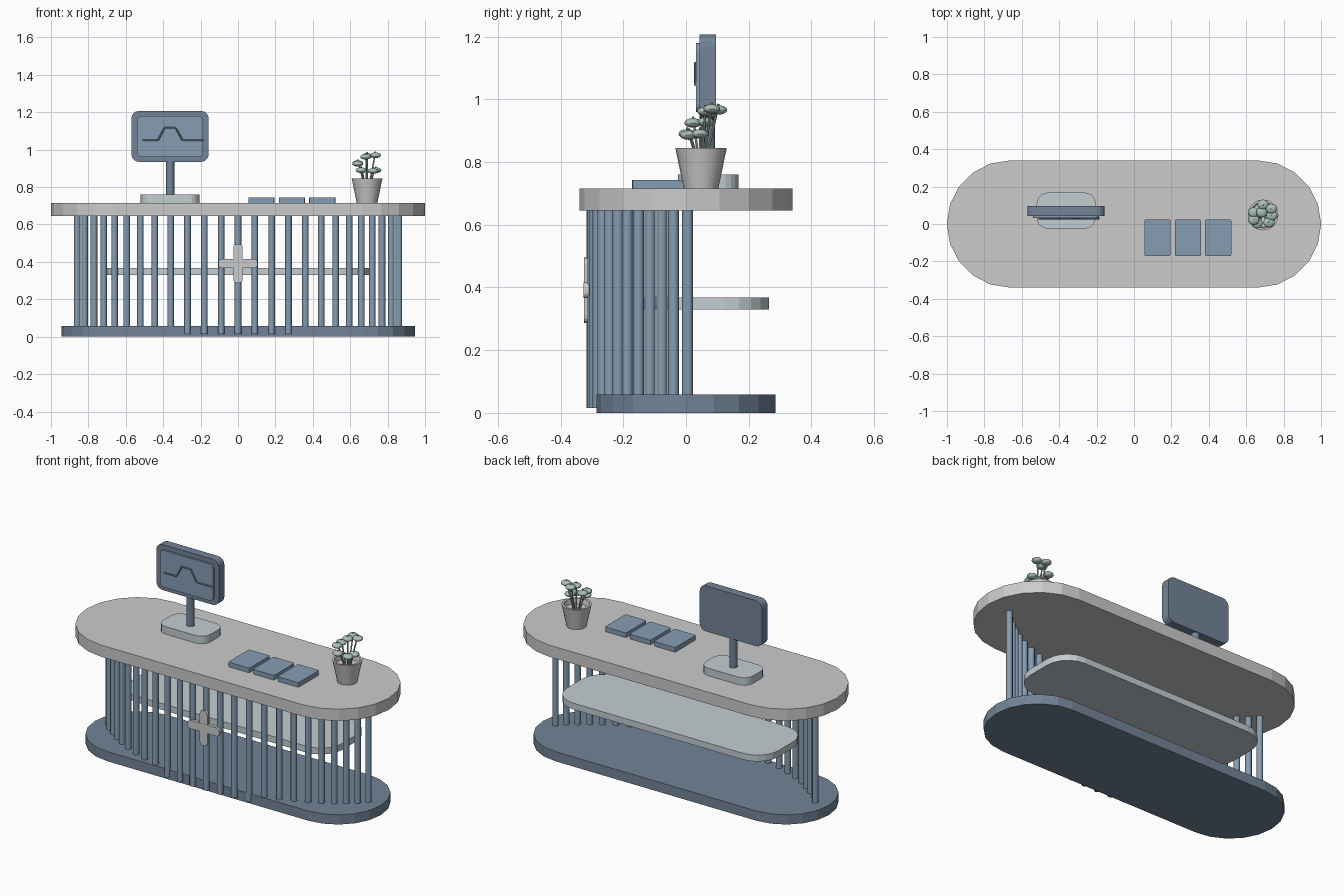
import bpy, bmesh, math
from mathutils import Vector

if "Cube" in bpy.data.objects:
    bpy.data.objects.remove(bpy.data.objects["Cube"])


def material(name, r, g, b):
    m = bpy.data.materials.new(name)
    m.diffuse_color = (r, g, b, 1)
    m.use_nodes = True
    m.node_tree.nodes["Principled BSDF"].inputs["Base Color"].default_value = m.diffuse_color
    return m


SLATE = material("slate", .17, .23, .31)
BLUE = material("blue", .24, .34, .45)
PALE = material("pale", .55, .62, .65)
LEAF = material("leaf", .40, .53, .48)


def finish(name, bm, mat=None, smooth=False):
    bmesh.ops.recalc_face_normals(bm, faces=bm.faces)
    me = bpy.data.meshes.new(name)
    bm.to_mesh(me)
    bm.free()
    ob = bpy.data.objects.new(name, me)
    bpy.context.collection.objects.link(ob)
    if mat:
        me.materials.append(mat)
    if smooth:
        bpy.ops.object.select_all(action='DESELECT')
        ob.select_set(True)
        bpy.context.view_layer.objects.active = ob
        bpy.ops.object.shade_smooth_by_angle(angle=math.radians(40))
    return ob


def add_plate(bm, u, v, w, r, seg, upright=False):
    """Rounded rectangle over ranges u, v, extruded over range w (z, or y if upright)."""
    pts = []
    for k, (su, sv) in enumerate([(1, 1), (0, 1), (0, 0), (1, 0)]):
        cu = u[1] - r if su else u[0] + r
        cv = v[1] - r if sv else v[0] + r
        for i in range(seg + 1):
            a = math.pi / 2 * (k + i / seg)
            pts.append((cu + r * math.cos(a), cv + r * math.sin(a)))
    put = (lambda p, h: (p[0], h, p[1])) if upright else (lambda p, h: (p[0], p[1], h))
    rings = [[bm.verts.new(put(p, h)) for p in pts] for h in w]
    n = len(pts)
    for i in range(n):
        j = (i + 1) % n
        bm.faces.new((rings[0][i], rings[0][j], rings[1][j], rings[1][i]))
    bm.faces.new(rings[0])
    bm.faces.new(rings[1])
    bmesh.ops.remove_doubles(bm, verts=[x for q in rings for x in q], dist=1e-5)


def plate(name, u, v, w, r, seg=5, mat=None, upright=False):
    bm = bmesh.new()
    add_plate(bm, u, v, w, r, seg, upright)
    return finish(name, bm, mat)


def add_rod(bm, a, b, r, sides=12):
    a, b = Vector(a), Vector(b)
    d = b - a
    M = d.to_track_quat('Z', 'Y').to_matrix().to_4x4()
    M.translation = (a + b) / 2
    bmesh.ops.create_cone(bm, cap_ends=True, segments=sides, radius1=r, radius2=r,
                          depth=d.length, matrix=M)


# counter body
plate("countertop", (-1, 1), (-.34, .34), (.645, .715), .338, 5)
plate("plinth", (-.945, .945), (-.285, .285), (0, .058), .283, 5, SLATE)
plate("shelf", (-.7, .7), (-.155, .265), (.33, .368), .14, 5, PALE)

# curved row of front slats, mirrored about the middle
slats = [(0, -.3), (.09, -.297), (.18, -.291), (.27, -.28), (.36, -.265), (.445, -.244),
         (.522, -.217), (.595, -.187), (.66, -.152), (.718, -.115), (.77, -.077),
         (.82, -.04), (.86, .005)]
bm = bmesh.new()
for x, y in slats:
    for s in ((1, -1) if x else (1,)):
        add_rod(bm, (s * x, y, .015), (s * x, y, .65), .0175)
finish("front_slats", bm, BLUE, True)

# plus sign on the front
plate("plus_upright", (-.025, .025), (.287, .495), (-.326, -.311), .02, 4, None, True)
plate("plus_crossbar", (-.105, .105), (.366, .416), (-.327, -.309), .02, 4, None, True)

# monitor
plate("monitor_foot", (-.52, -.205), (-.025, .168), (.715, .76), .06, 5, PALE)
bm = bmesh.new()
add_rod(bm, (-.363, .07, .75), (-.363, .07, .96), .023, 16)
finish("monitor_pole", bm, SLATE, True)
plate("monitor_case", (-.57, -.157), (.935, 1.207), (.043, .095), .04, 4, SLATE, True)
plate("monitor_screen", (-.54, -.187), (.96, 1.18), (.032, .046), .025, 4, BLUE, True)
trace = [(-.51, 1.048), (-.43, 1.048), (-.393, 1.115), (-.333, 1.115),
         (-.295, 1.048), (-.185, 1.048)]
bm = bmesh.new()
for p, q in zip(trace, trace[1:]):
    add_rod(bm, (p[0], .03, p[1]), (q[0], .03, q[1]), .005, 8)
finish("screen_trace", bm, SLATE)

# three flat trays
for i, x in enumerate((.055, .218, .38)):
    plate(f"tray_{i + 1}", (x, x + .14), (-.172, .024), (.715, .743), .008, 2, BLUE)

# plant pot: lathed hollow profile with soil disc
px, py = .69, .048
profile = [(0, .715), (.055, .715), (.082, .845), (.07, .845), (.064, .815), (0, .815)]
bm = bmesh.new()
vs = [bm.verts.new((px + r, py, z)) for r, z in profile]
es = [bm.edges.new(e) for e in zip(vs, vs[1:])]
bmesh.ops.spin(bm, geom=vs + es, cent=(px, py, 0), axis=(0, 0, 1),
               angle=2 * math.pi, steps=20)
bmesh.ops.remove_doubles(bm, verts=bm.verts, dist=1e-5)
finish("plant_pot", bm, None, True)

# stems and flat oval leaves
tips = [(.658, .003, .89), (.722, .008, .886), (.64, .022, .925), (.737, .045, .89),
        (.64, .062, .928), (.69, .104, .966), (.735, .082, .97), (.683, .062, .962)]
stems, leaves = bmesh.new(), bmesh.new()
for x, y, z in tips:
    base = (px + (x - px) * .3, py + (y - py) * .3, .81)
    add_rod(stems, base, (x, y, z + .02), .004, 8)
    new = bmesh.ops.create_uvsphere(leaves, u_segments=14, v_segments=8, radius=1)["verts"]
    for v in new:
        v.co = Vector((x + v.co.x * .03, y + v.co.y * .027, z + v.co.z * .015))
finish("plant_stems", stems, LEAF, True)
finish("plant_leaves", leaves, LEAF, True)
